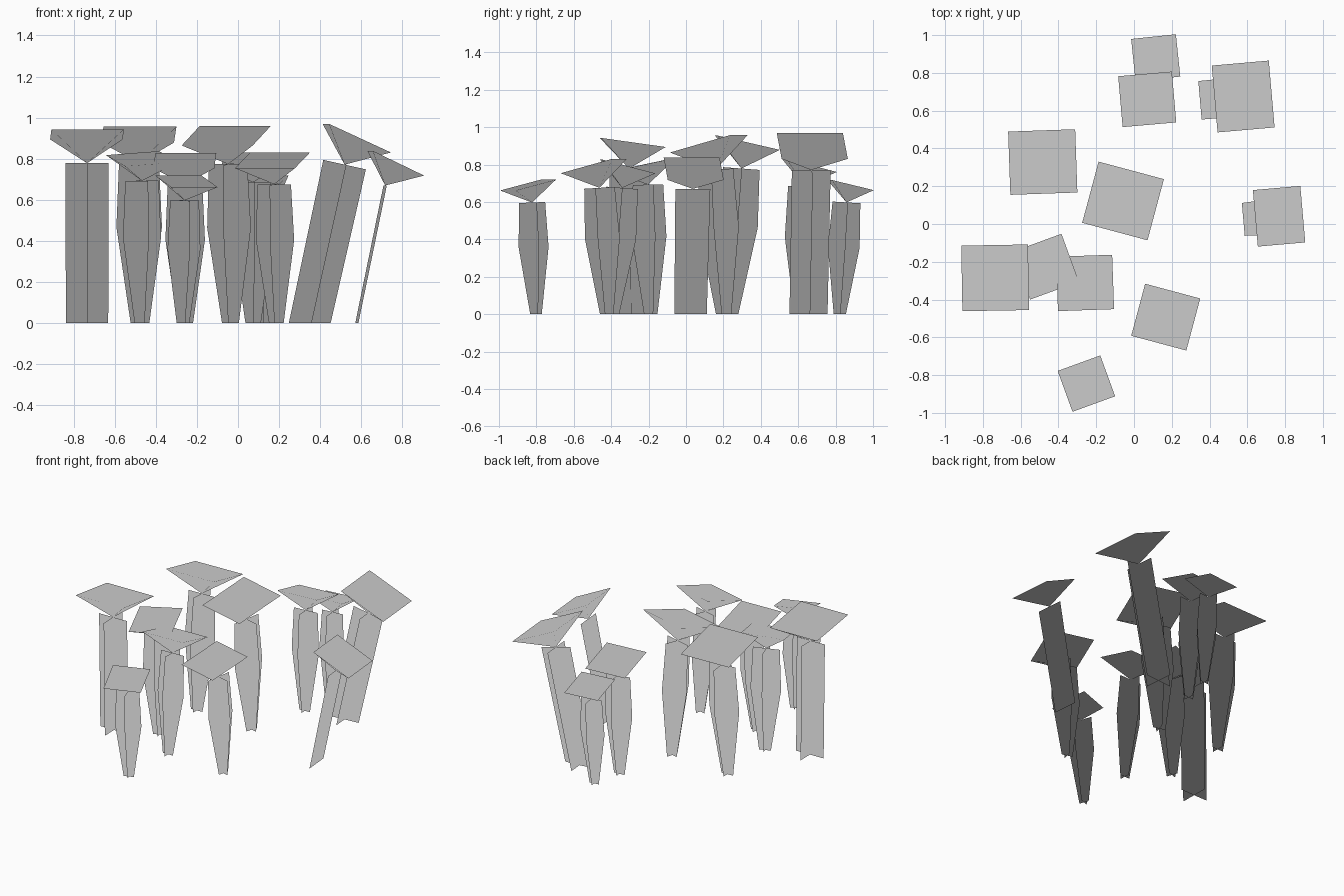
import bpy
from math import radians
from mathutils import Vector, Matrix

cube = bpy.data.objects.get("Cube")
if cube:
    bpy.data.objects.remove(cube, do_unlink=True)

grey = bpy.data.materials.new("plain_grey")
grey.use_nodes = True
grey.diffuse_color = (0.6, 0.6, 0.6, 1)
grey.node_tree.nodes["Principled BSDF"].inputs["Base Color"].default_value = (0.6, 0.6, 0.6, 1)


def make(name, verts, faces):
    mesh = bpy.data.meshes.new(name)
    mesh.from_pydata(verts, [], faces)
    mesh.materials.append(grey)
    # foliage-style shading: every normal points straight up
    normals = mesh.attributes.new("custom_normal", "FLOAT_VECTOR", "POINT")
    for item in normals.data:
        item.vector = (0, 0, 1)
    mesh.update()
    obj = bpy.data.objects.new(name, mesh)
    bpy.context.collection.objects.link(obj)


def make_cap(name, centre, size, turn, slope):
    """Flat tilted top over an inverted pyramid; returns the apex."""
    verts = []
    for sx, sy in ((-1, -1), (1, -1), (1, 1), (-1, 1)):
        off = turn @ Vector((sx * size[0] / 2, sy * size[1] / 2, 0))
        off.z = slope.dot(off)
        verts.append(centre + off)
    normal = Vector((-slope.x, -slope.y, 1)).normalized()
    apex = centre - normal * 0.4 * max(size)
    verts.append(apex)
    sides = [((i + 1) % 4, i, 4) for i in range(4)]
    make(name, verts, [(0, 1, 2, 3)] + sides)
    return apex


def make_stem(name, top, turn, lean, rows, axes):
    """Crossed two-sided sheets leaning from the ground to the cap."""
    base = Vector((top.x, top.y, 0)) + lean * top.z
    verts, faces = [], []
    for axis in axes:
        across = turn @ Vector(axis)
        for flip in (False, True):
            start = len(verts)
            for t, width in rows:
                for side in (-1, 1):
                    off = across * side * width * top.z / 2
                    off.z = lean.dot(off) * t
                    verts.append(base.lerp(top, t) + off)
            for r in range(len(rows) - 1):
                k = start + 2 * r
                quad = (k, k + 1, k + 3, k + 2)
                faces.append(quad[::-1] if flip else quad)
    make(name, verts, faces)


# Stem kinds: outline rows (height fraction, width relative to height) and sheets
CROSS = [(1, 0, 0), (0, 1, 0)]
TAPERED = ([(0, 0.11), (0.6, 0.285), (1, 0.25)], CROSS)
STRAIGHT = ([(0, 0.265), (1, 0.27)], CROSS)
SINGLE = ([(0, 0.26), (1, 0.28)], CROSS[1:])

# Plants: name, cap centre, cap size, turn, cap slope, stem lean share, stem kind
plants = [
    ("far_right", (-0.735, -0.285, 0.918), (0.353, 0.347), 1, (0, -0.14), -0.1, STRAIGHT),
    ("inner_right", (-0.467, -0.226, 0.8), (0.275, 0.27), 20, (0.07, 0.2), 0.1, TAPERED),
    ("back_right", (-0.483, 0.328, 0.917), (0.355, 0.335), 2, (0, -0.23), 0.33, TAPERED),
    ("front_middle", (-0.259, -0.312, 0.79), (0.297, 0.288), 2, (0, -0.26), 0.3, TAPERED),
    ("centre", (-0.058, 0.122, 0.911), (0.358, 0.335), -15, (0, 0.28), 0.2, TAPERED),
    ("front", (-0.252, -0.845, 0.69), (0.24, 0.23), 20, (0, 0.25), 0.15, TAPERED),
    ("front_left", (0.168, -0.493, 0.792), (0.302, 0.285), -15, (0, 0.27), 0.22, TAPERED),
    ("back_left", (0.578, 0.675, 0.9), (0.303, 0.355), 5, (-0.46, 0), 0.48, STRAIGHT),
    ("far_left", (0.768, 0.041, 0.778), (0.252, 0.3), 5, (-0.48, 0), 0.43, SINGLE),
    ("back_middle", (0.07, 0.66, 0.795), (0.285, 0.27), 5, (0, -0.26), 0.08, TAPERED),
    ("back", (0.115, 0.88, 0.69), (0.238, 0.225), 6, (0, -0.24), 0.25, TAPERED),
]

for name, centre, size, angle, tilt, share, (outline, sheets) in plants:
    turn = Matrix.Rotation(radians(angle), 3, "Z")
    slope = turn @ Vector((*tilt, 0))
    apex = make_cap(name + "_cap", Vector(centre), size, turn, slope)
    make_stem(name + "_stem", apex, turn, slope * share, outline, sheets)
